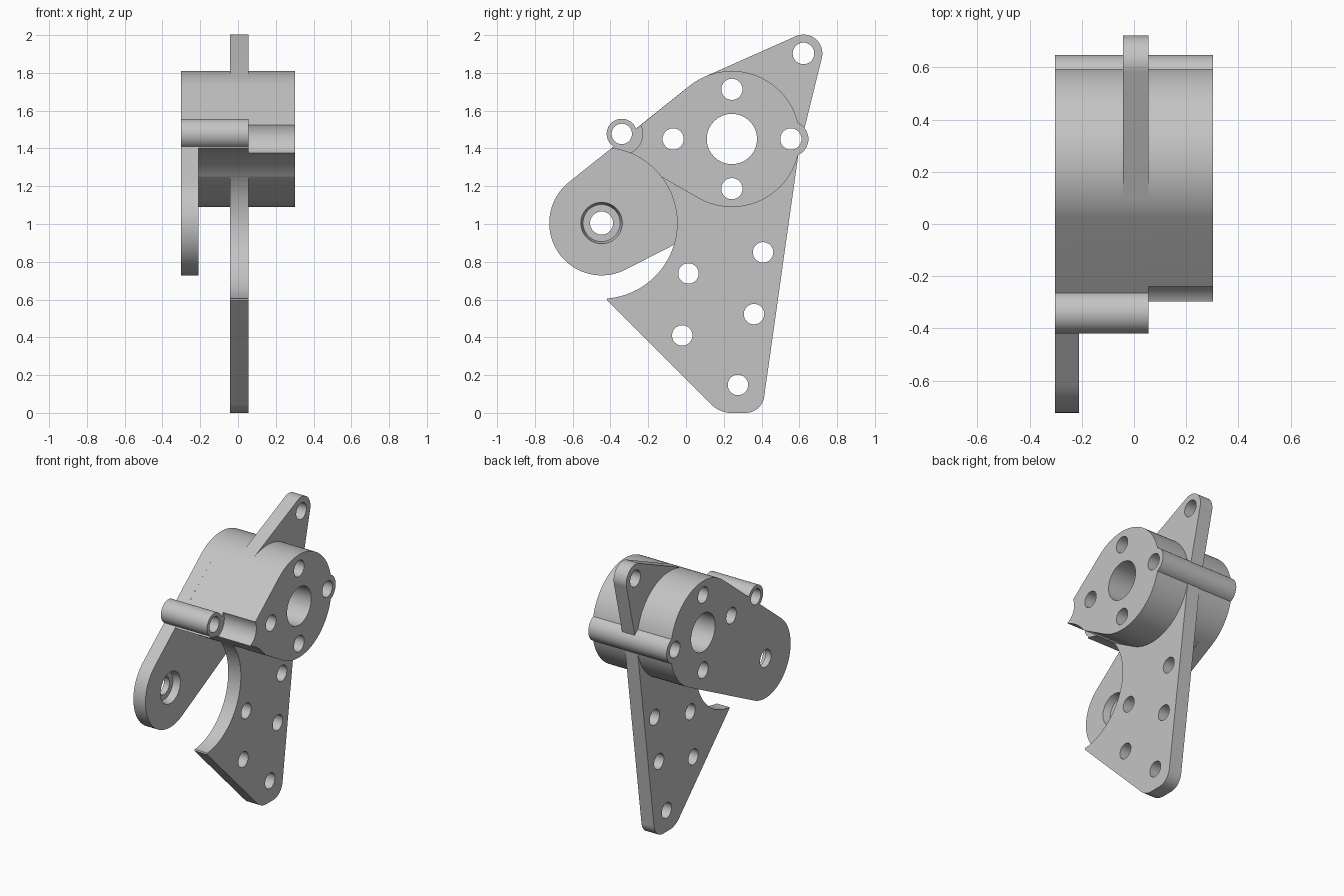
import bpy
import bmesh
import math
from mathutils import Vector
from mathutils.geometry import convex_hull_2d

cube = bpy.data.objects.get("Cube")
if cube:
    bpy.data.objects.remove(cube, do_unlink=True)

grey = bpy.data.materials.new("light grey")
grey.use_nodes = True
grey.diffuse_color = (0.55, 0.55, 0.55, 1)
grey.node_tree.nodes["Principled BSDF"].inputs["Base Color"].default_value = (0.55, 0.55, 0.55, 1)

# Layers across the width
OUT, ARM, WEB0, WEB1 = 0.303, -0.21, -0.043, 0.055

# Key circles in the side plane: y, z, radius
HUB = (0.243, 1.45, 0.36)
PIVOT = (-0.447, 1.005, 0.277)
EAR = (0.622, 1.903, 0.1)
FRONT_BOSS = (-0.34, 1.477, 0.08)
REAR_BOSS = (0.555, 1.45, 0.093)


def ring(y, z, r, n=96):
    return [(y + r * math.cos(2 * math.pi * i / n), z + r * math.sin(2 * math.pi * i / n)) for i in range(n)]


def hull(*items):
    """Convex outline round circles (y, z, r) and points (y, z)."""
    pts = []
    for it in items:
        pts += ring(*it) if len(it) == 3 else [it]
    pts = [Vector(p) for p in pts]
    return [tuple(pts[i]) for i in convex_hull_2d(pts)]


def prism(name, start, x0, x1, end=None):
    """Solid between two matching outlines at x0 and x1."""
    bm = bmesh.new()
    a = [bm.verts.new((x0, y, z)) for y, z in start]
    b = [bm.verts.new((x1, y, z)) for y, z in (end or start)]
    bm.faces.new(a)
    bm.faces.new(b)
    for i in range(len(a)):
        j = (i + 1) % len(a)
        bm.faces.new((a[i], a[j], b[j], b[i]))
    bmesh.ops.recalc_face_normals(bm, faces=bm.faces)
    mesh = bpy.data.meshes.new(name)
    bm.to_mesh(mesh)
    bm.free()
    obj = bpy.data.objects.new(name, mesh)
    bpy.context.collection.objects.link(obj)
    mesh.materials.append(grey)
    return obj


def cut(obj, cutters):
    for c in cutters:
        mod = obj.modifiers.new("cut", "BOOLEAN")
        mod.operation = "DIFFERENCE"
        mod.solver = "EXACT"
        mod.object = c
    bpy.context.view_layer.update()
    dg = bpy.context.evaluated_depsgraph_get()
    obj_mesh = bpy.data.meshes.new_from_object(obj.evaluated_get(dg))
    obj.modifiers.clear()
    obj.data = obj_mesh


# Solid parts
block = prism("hub_block", hull(HUB, (-0.393, 1.401)), ARM, WEB1)
block_end = prism("hub_block_end", hull(HUB, (-0.393, 1.401)), WEB1, OUT)
arm = prism("pivot_arm", hull(HUB, PIVOT), -OUT, ARM)
ear = prism("upper_ear", hull(HUB, EAR), WEB0, WEB1)
web = prism("lower_web", hull(HUB, (0.24, 0.148, 0.148), (0.315, 0.1, 0.1),
                              (-0.42, 0.597), (-0.412, 0.612)), WEB0, WEB1)
front_boss = prism("front_boss", ring(*FRONT_BOSS), -OUT, WEB1)
rear_boss = prism("rear_boss", ring(*REAR_BOSS), -OUT, OUT)

# Bolt holes and bore
hub_holes = [prism("hub_hole", ring(y, z, r), -1, 1) for y, z, r in
             [(HUB[0], HUB[1], 0.133), (0.243, 1.713, 0.056), (0.243, 1.187, 0.056),
              (-0.068, 1.45, 0.056), (0.555, 1.45, 0.056)]]
ear_hole = prism("ear_hole", ring(EAR[0], EAR[1], 0.057), -1, 1)
boss_hole = prism("boss_hole", ring(FRONT_BOSS[0], FRONT_BOSS[1], 0.054), -1, 1)
web_holes = [prism("web_hole", ring(y, z, 0.054), -1, 1) for y, z in
             [(0.408, 0.85), (0.013, 0.738), (0.36, 0.523), (-0.02, 0.41), (0.275, 0.148)]]

# Pivot hole with a tapered counterbore
y, z = PIVOT[:2]
pivot_holes = [prism("pivot_hole", ring(y, z, 0.061), -1, 1),
               prism("pivot_counterbore", ring(y, z, 0.098), -0.26, -0.2, ring(y, z, 0.112))]

# Round clearance below the block, and relief beside the front boss
clearance = prism("clearance", ring(y, z, 0.4, 160), -0.5, 1)
relief = prism("boss_relief", ring(FRONT_BOSS[0], FRONT_BOSS[1], 0.11), -0.5, 1)

cut(block, hub_holes + [clearance, boss_hole])
cut(block_end, hub_holes + [clearance, relief])
cut(arm, hub_holes + pivot_holes + [boss_hole])
cut(ear, hub_holes + [ear_hole])
cut(web, hub_holes + web_holes + [clearance])
cut(front_boss, [boss_hole])
cut(rear_boss, hub_holes)

for c in hub_holes + web_holes + pivot_holes + [ear_hole, boss_hole, clearance, relief]:
    bpy.data.objects.remove(c, do_unlink=True)

# Smooth curved walls, crisp edges
bpy.ops.object.select_all(action="DESELECT")
for obj in (block, block_end, arm, ear, web, front_boss, rear_boss):
    obj.select_set(True)
    bpy.context.view_layer.objects.active = obj
bpy.ops.object.shade_smooth_by_angle(angle=math.radians(30))
